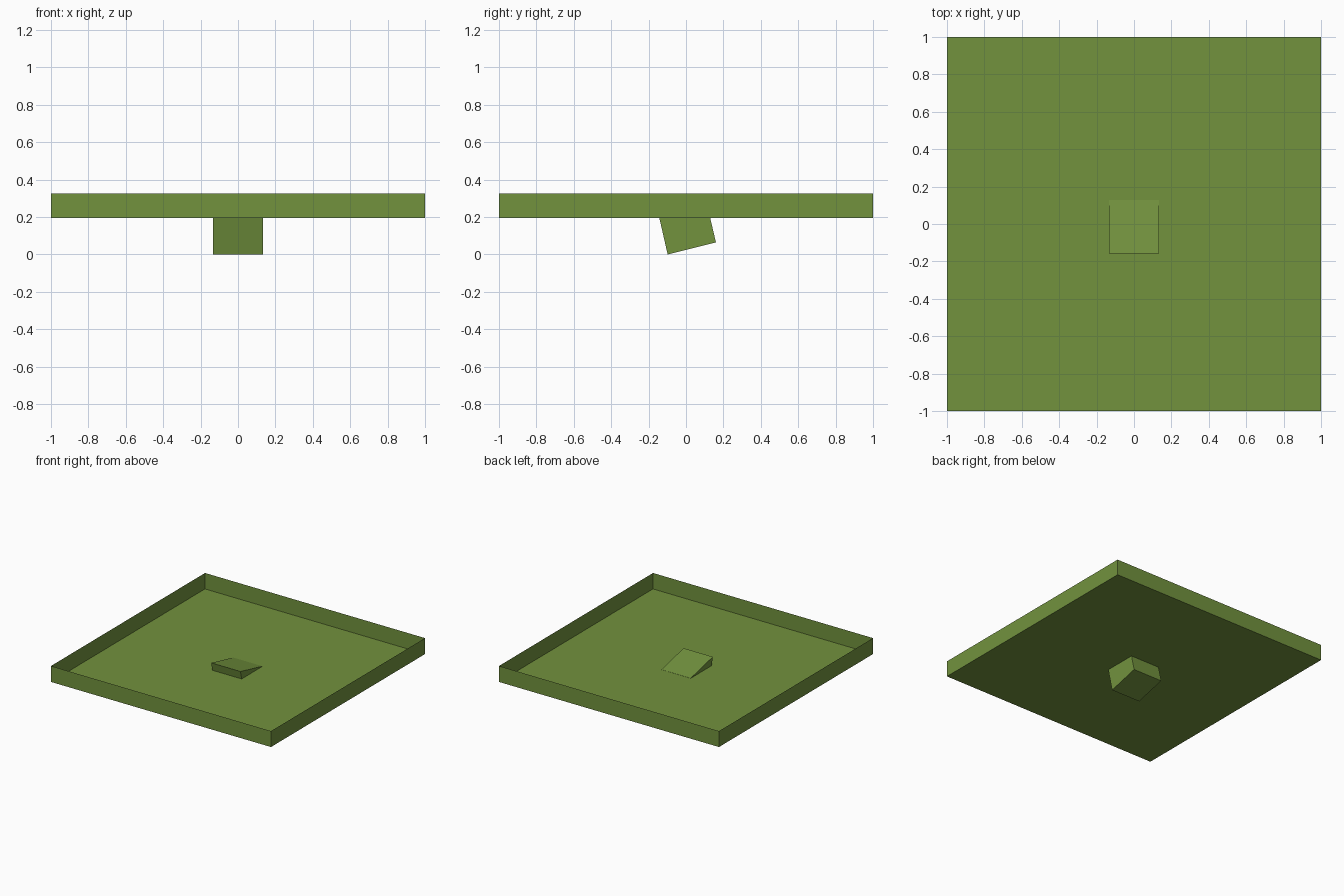
import bpy, bmesh

if "Cube" in bpy.data.objects:
    bpy.data.objects.remove(bpy.data.objects["Cube"])

green = bpy.data.materials.new("olive green")
green.diffuse_color = (0.168, 0.287, 0.048, 1)
green.use_nodes = True
green.node_tree.nodes["Principled BSDF"].inputs["Base Color"].default_value = green.diffuse_color


def make_object(name, bm):
    mesh = bpy.data.meshes.new(name)
    bm.to_mesh(mesh)
    bm.free()
    mesh.materials.append(green)
    obj = bpy.data.objects.new(name, mesh)
    bpy.context.collection.objects.link(obj)
    return obj


FLOOR, RIM = 0.196, 0.327

# open tray: thin sheet floor with four thin upright walls
bm = bmesh.new()
bmesh.ops.create_cube(bm, size=2)
bm.normal_update()
top = [f for f in bm.faces if f.normal.z > 0.9]
bmesh.ops.delete(bm, geom=top, context='FACES_ONLY')
for v in bm.verts:
    v.co.z = RIM if v.co.z > 0 else FLOOR
make_object("tray", bm)

# tilted block through the floor: side profile (y, z) extruded along x
profile = [(-0.098, 0.0), (0.16, 0.065), (0.129, 0.197), (-0.158, 0.263)]
W = 0.133
bm = bmesh.new()
side = bm.faces.new([bm.verts.new((-W, y, z)) for y, z in profile])
ext = bmesh.ops.extrude_face_region(bm, geom=[side], use_keep_orig=True)
bmesh.ops.translate(bm, vec=(2 * W, 0, 0),
                    verts=[g for g in ext["geom"] if isinstance(g, bmesh.types.BMVert)])
bmesh.ops.recalc_face_normals(bm, faces=bm.faces)
make_object("tilted_block", bm)
